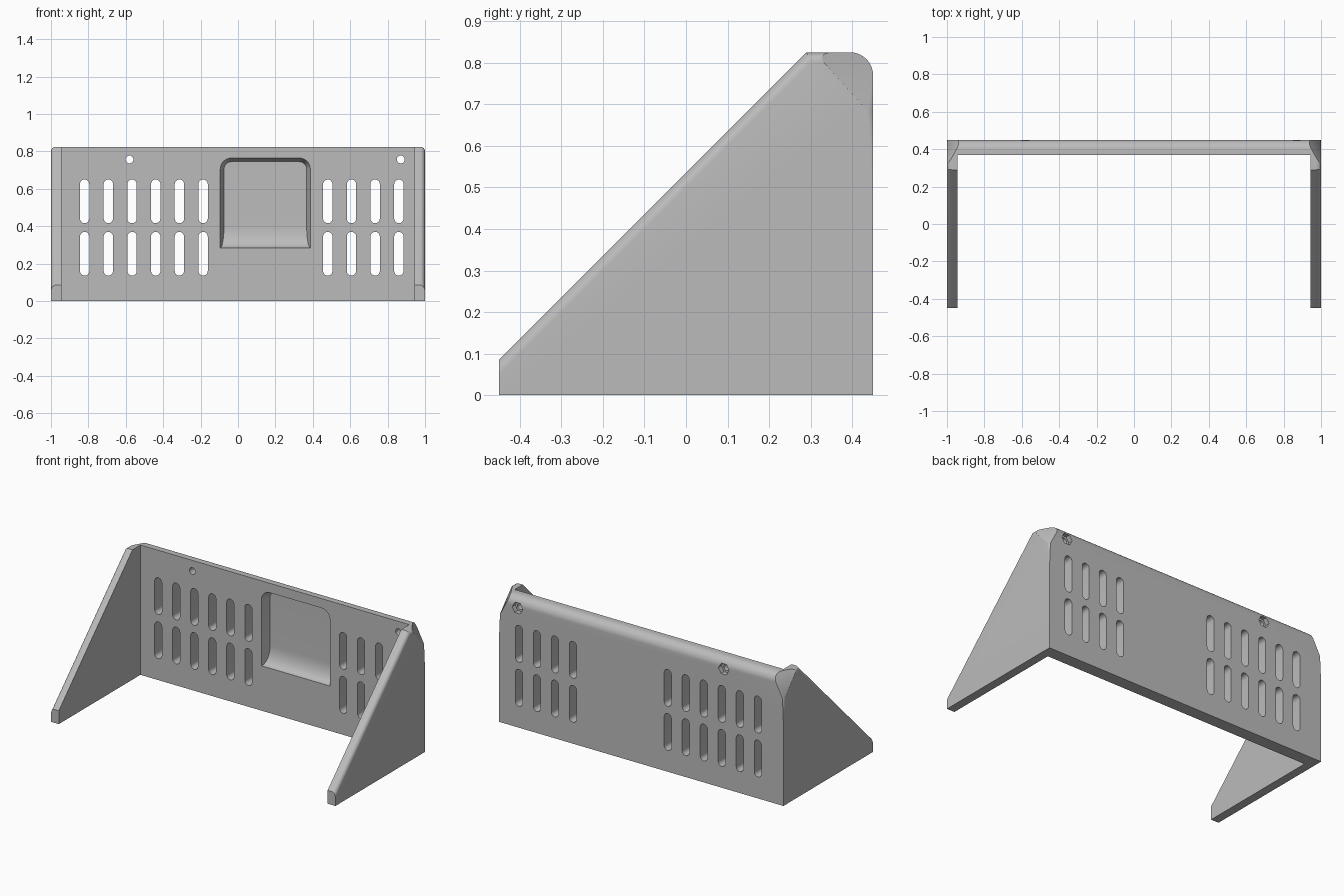
import bpy, bmesh, math
from mathutils import Vector

cube = bpy.data.objects.get("Cube")
if cube:
    bpy.data.objects.remove(cube)

grey = bpy.data.materials.new("plain grey")
grey.use_nodes = True
colour = (0.5, 0.5, 0.5, 1)
grey.diffuse_color = colour
grey.node_tree.nodes["Principled BSDF"].inputs["Base Color"].default_value = colour


def loft(bm, rings):
    """Skin a closed solid through rings of equal point count."""
    loops = [[bm.verts.new(p) for p in ring] for ring in rings]
    n = len(loops[0])
    for a, b in zip(loops, loops[1:]):
        for i in range(n):
            bm.faces.new((a[i], a[(i + 1) % n], b[(i + 1) % n], b[i]))
    bm.faces.new(loops[0])
    bm.faces.new(loops[-1])


def arc(cx, cy, r, start, end, steps):
    angles = [math.radians(start + (end - start) * i / steps) for i in range(steps + 1)]
    return [(cx + r * math.cos(a), cy + r * math.sin(a)) for a in angles]


def prism(bm, outline, y0, y1):
    """Extrude an x-z outline along y."""
    loft(bm, [[(x, y, z) for x, z in outline] for y in (y0, y1)])


def make(name, bm):
    bmesh.ops.recalc_face_normals(bm, faces=bm.faces[:])
    mesh = bpy.data.meshes.new(name)
    bm.to_mesh(mesh)
    bm.free()
    mesh.materials.append(grey)
    obj = bpy.data.objects.new(name, mesh)
    bpy.context.collection.objects.link(obj)
    return obj


# Wedge-shaped body with a rounded top back edge
TOP, BACK, INNER, WALL = 0.825, 0.45, 0.37, 0.945
profile = [(-BACK, 0), (BACK, 0)] + arc(BACK - 0.055, TOP - 0.055, 0.055, 0, 90, 10)
profile += [(0.29, TOP), (-BACK, 0.085)]
bm = bmesh.new()
loft(bm, [[(x, y, z) for y, z in profile] for x in (-1, 1)])
bmesh.ops.recalc_face_normals(bm, faces=bm.faces[:])

# Round the outer edges along the slopes and the top
rim = [e for e in bm.edges
       if abs(e.verts[0].co.x - e.verts[1].co.x) < 0.01
       and min(v.co.z for v in e.verts) > 0.08]
bmesh.ops.bevel(bm, geom=rim, offset=0.025, segments=6, profile=0.5, affect='EDGES')

# Slice off the two upper back corners
for side in (-1, 1):
    normal = Vector((side / 0.08, 1 / 0.14, 1 / 0.155)).normalized()
    cut = bmesh.ops.bisect_plane(
        bm, geom=bm.verts[:] + bm.edges[:] + bm.faces[:], dist=1e-5,
        plane_co=(side, BACK, 0.67), plane_no=normal, clear_outer=True)
    edges = [g for g in cut["geom_cut"] if isinstance(g, bmesh.types.BMEdge)]
    bmesh.ops.edgeloop_fill(bm, edges=edges)
body = make("bracket_body", bm)

cutters = []

# Open space between the side walls
bm = bmesh.new()
prism(bm, [(-WALL, -1), (WALL, -1), (WALL, 2), (-WALL, 2)], -1, INNER)
cutters.append(make("inner_space", bm))

# Two rows of vent slots
bm = bmesh.new()
columns = [-0.82 + 0.1267 * i for i in range(6)] + [0.48 + 0.1267 * i for i in range(4)]
for x in columns:
    for z in (0.253, 0.533):
        slot = arc(x, z + 0.092, 0.025, 0, 180, 10) + arc(x, z - 0.092, 0.025, 180, 360, 10)
        prism(bm, slot, 0.3, 0.5)
cutters.append(make("vent_slots", bm))

# Screw holes with hexagonal nut recesses at the back
for name, radius, sides, start in (("screw_holes", 0.021, 20, 0.3), ("nut_recesses", 0.037, 6, 0.42)):
    bm = bmesh.new()
    for x in (-0.58, 0.87):
        prism(bm, arc(x, 0.757, radius, 0, 360, sides)[:-1], start, 0.5)
    cutters.append(make(name, bm))

# Scooped pocket: drafted walls and a curved floor
DEPTH = 0.06
rings = []
for i in range(-1, 11):
    a = math.radians(max(i, 0) * 9)
    t = -0.2 if i < 0 else math.sin(a)
    inset = 0.02 * max(t, 0)
    left, right, top = -0.095 + inset, 0.387 - inset, 0.765 - inset
    floor = 0.285 + 0.115 * (1 - math.cos(a))
    r = 0.06 - inset
    outline = [(left, floor), (right, floor)]
    outline += arc(right - r, top - r, r, 0, 90, 8) + arc(left + r, top - r, r, 90, 180, 8)
    rings.append([(x, INNER + DEPTH * t, z) for x, z in outline])
bm = bmesh.new()
loft(bm, rings)
cutters.append(make("pocket", bm))

# Cut everything out of the body
bpy.ops.object.select_all(action='DESELECT')
bpy.context.view_layer.objects.active = body
body.select_set(True)
for cutter in cutters:
    mod = body.modifiers.new(cutter.name, 'BOOLEAN')
    mod.operation = 'DIFFERENCE'
    mod.solver = 'EXACT'
    mod.object = cutter
    bpy.ops.object.modifier_apply(modifier=mod.name)
    bpy.data.objects.remove(cutter)
bpy.ops.object.shade_smooth_by_angle(angle=math.radians(25))
